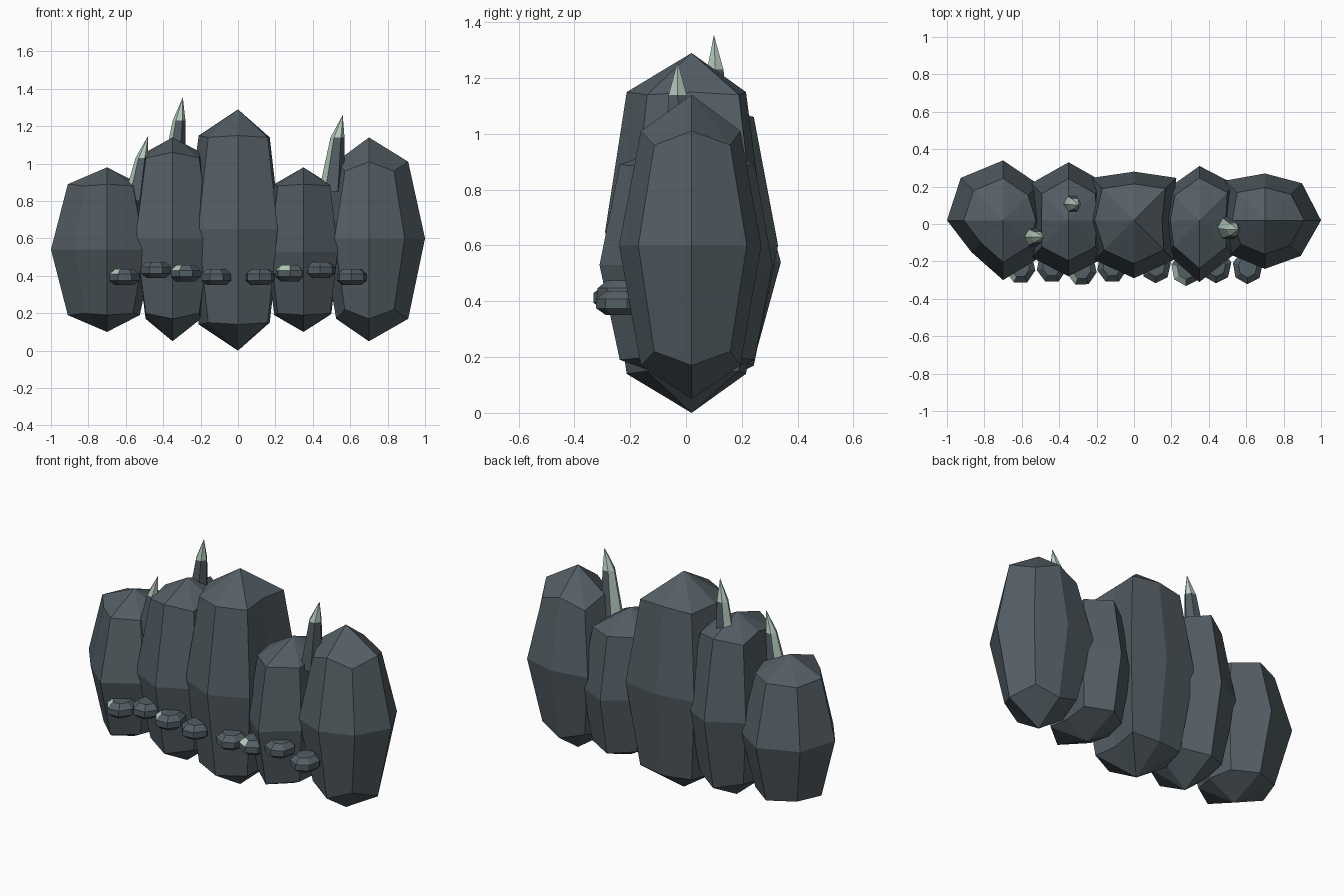
import bpy
import bmesh
from math import cos, sin, tau
from mathutils import Vector

if "Cube" in bpy.data.objects:
    bpy.data.objects.remove(bpy.data.objects["Cube"], do_unlink=True)


def make_material(name, color):
    mat = bpy.data.materials.new(name)
    mat.use_nodes = True
    mat.diffuse_color = color
    mat.node_tree.nodes["Principled BSDF"].inputs["Base Color"].default_value = color
    return mat


slate = make_material("slate grey", (0.088, 0.113, 0.13, 1))
crystal = make_material("pale green crystal", (0.46, 0.6, 0.51, 1))


def ring(center, radii, squash=1.0, turn=0.0):
    """Points around a centre, one for each radius, starting at +x."""
    count = len(radii)
    return [Vector((center[0] + r * cos(tau * i / count + turn),
                    center[1] + r * sin(tau * i / count + turn) * squash,
                    center[2])) for i, r in enumerate(radii)]


def loft(name, rings, bottom=None, top=None, pale_rule=None):
    """Skin a stack of rings; each end closes in a point or a flat cap."""
    bm = bmesh.new()
    loops = [[bm.verts.new(p) for p in points] for points in rings]
    count = len(loops[0])
    for low, high in zip(loops, loops[1:]):
        for i in range(count):
            j = (i + 1) % count
            bm.faces.new((low[i], low[j], high[j], high[i]))
    for loop, tip in ((loops[0], bottom), (loops[-1], top)):
        if tip is None:
            bm.faces.new(loop)
        else:
            point = bm.verts.new(tip)
            for i in range(count):
                bm.faces.new((loop[i], loop[(i + 1) % count], point))
    bmesh.ops.recalc_face_normals(bm, faces=bm.faces)
    if pale_rule:
        bm.normal_update()
        for face in bm.faces:
            face.material_index = int(pale_rule(face))
    mesh = bpy.data.meshes.new(name)
    bm.to_mesh(mesh)
    bm.free()
    mesh.materials.append(slate)
    mesh.materials.append(crystal)
    obj = bpy.data.objects.new(name, mesh)
    bpy.context.collection.objects.link(obj)
    return obj


def boulder(name, x, heights, taper, pull, radii):
    """Tall faceted stone: point, narrow ring, wide ring, narrow ring, point."""
    bottom, low, mid, high, top = heights
    narrow = [r * taper for r in radii]
    y = 0.02
    lower = ring((x, y, low), narrow)
    upper = ring((x, y, high), narrow)
    # Corner points sit slightly closer to the waist
    for a, b in zip(lower[1::2], upper[1::2]):
        a.z += pull
        b.z -= pull
    loft(name, [lower, ring((x, y, mid), radii), upper], (x, y, bottom), (x, y, top))


# Five standing stones, from the right end to the left end
boulder("right_end_stone", -0.7, (0.1, 0.19, 0.54, 0.89, 0.98), 0.7, 0.01,
        (0.25, 0.27, 0.32, 0.32, 0.3, 0.24, 0.32, 0.28))
boulder("right_inner_stone", -0.35, (0.05, 0.17, 0.6, 1.06, 1.14), 0.72, 0.03,
        (0.21, 0.28, 0.31, 0.28, 0.2, 0.28, 0.3, 0.28))
boulder("middle_stone", 0, (0, 0.14, 0.65, 1.15, 1.29), 0.75, 0.01,
        (0.2, 0.32, 0.26, 0.32, 0.28, 0.3, 0.31, 0.3))
boulder("left_inner_stone", 0.35, (0.1, 0.19, 0.53, 0.89, 0.98), 0.78, 0.01,
        (0.18, 0.27, 0.29, 0.24, 0.2, 0.25, 0.33, 0.26))
boulder("left_end_stone", 0.7, (0.05, 0.17, 0.6, 1.01, 1.14), 0.7, 0.05,
        (0.3, 0.28, 0.25, 0.3, 0.25, 0.26, 0.26, 0.27))


def spike(name, base, shoulder, tip, width):
    """Leaning six-sided crystal with a pale tip and a pale right flank."""
    loft(name, [ring(base, [width] * 6), ring(shoulder, [width * 0.55] * 6)], None, tip,
         lambda f: len(f.verts) == 3 or f.normal.x < -0.3)


spike("tall_spike", (-0.345, 0.11, 0.95), (-0.315, 0.105, 1.23), (-0.295, 0.1, 1.355), 0.062)
spike("left_spike", (0.5, -0.02, 0.85), (0.532, -0.03, 1.14), (0.56, -0.03, 1.26), 0.068)
spike("right_spike", (-0.555, -0.07, 0.8), (-0.515, -0.07, 1.03), (-0.48, -0.07, 1.15), 0.06)
spike("small_spike", (-0.2, -0.05, 0.85), (-0.19, -0.05, 1.03), (-0.175, -0.05, 1.11), 0.03)

# Row of flat pebbles along the front, mirrored about the middle
pebbles = ((0.117, 0.395, -0.225), (0.28, 0.415, -0.24),
           (0.44, 0.433, -0.225), (0.608, 0.395, -0.23))
PROFILE = ((-0.045, 0.62), (-0.02, 1), (0.014, 1), (0.042, 0.62))


def pale_chip(face):
    """One small chip on the upper right flank."""
    n = face.normal
    return 0.3 < n.z < 0.95 and n.x < -0.2 and n.y < 0.1


for index, (x, z, y) in enumerate(pebbles):
    for side, label in ((-1, "right"), (1, "left")):
        chipped = index == 1 or (index == 3 and side < 0)
        layers = [ring((side * x, y, z + dz), [0.082 * k] * 7, 1.12, side * 0.2)
                  for dz, k in PROFILE]
        loft(f"{label}_pebble_{index + 1}", layers, pale_rule=pale_chip if chipped else None)
